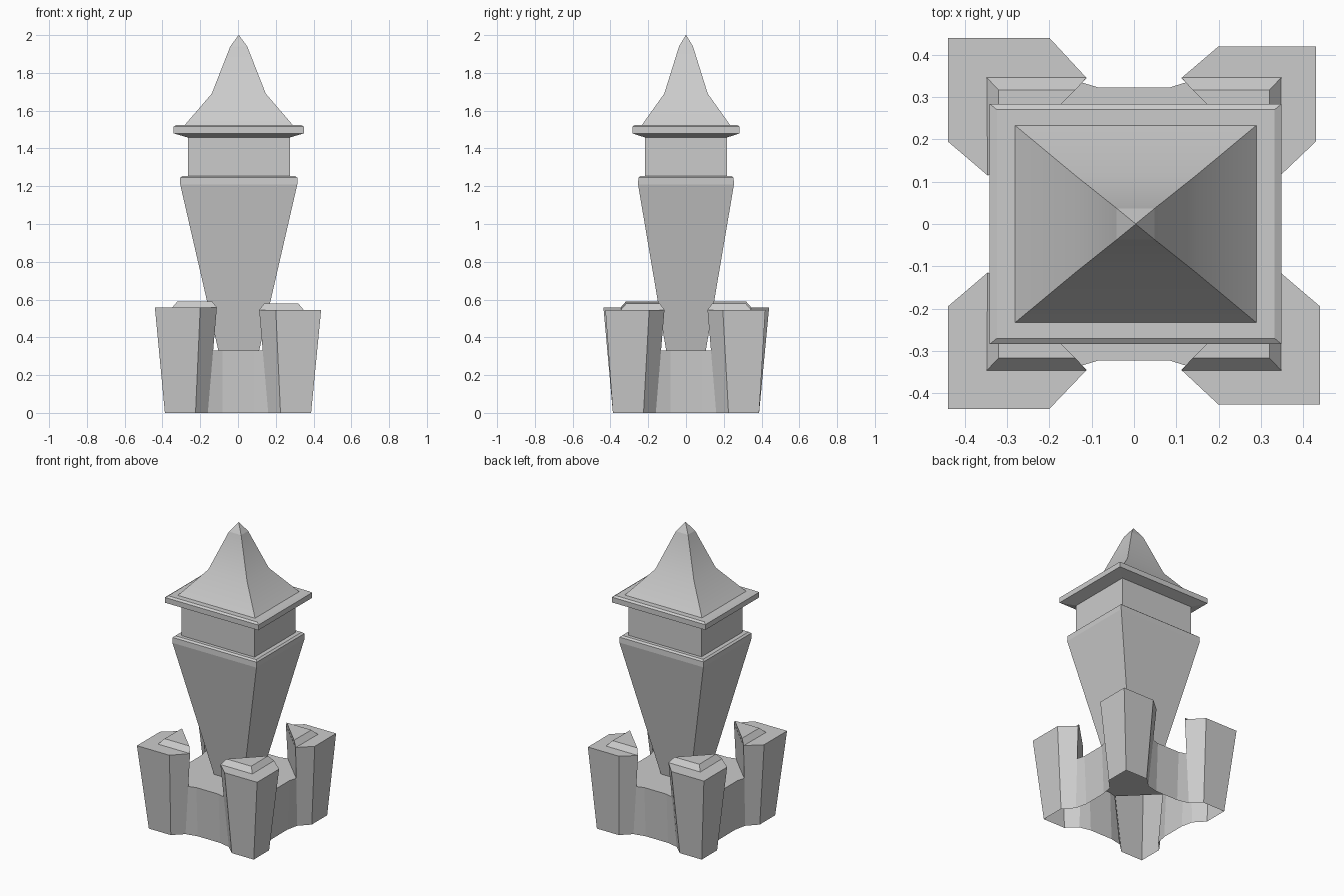
import bpy, bmesh
from mathutils import Vector

if "Cube" in bpy.data.objects:
    bpy.data.objects.remove(bpy.data.objects["Cube"])


def finish(name, bm, smooth=False):
    bmesh.ops.remove_doubles(bm, verts=bm.verts, dist=0.0005)
    bmesh.ops.recalc_face_normals(bm, faces=bm.faces)
    mesh = bpy.data.meshes.new(name)
    bm.to_mesh(mesh)
    bm.free()
    ob = bpy.data.objects.new(name, mesh)
    bpy.context.collection.objects.link(ob)
    if smooth:
        bpy.context.view_layer.objects.active = ob
        ob.select_set(True)
        bpy.ops.object.shade_smooth_by_angle(angle=0.6)
        ob.select_set(False)
    return ob


def poly(bm, pts):
    return bm.faces.new([bm.verts.new(p) for p in pts])


def square_loft(name, rings, cx=0.004, smooth=False):
    """Rectangular rings (half x, half y, z) joined bottom to top, both ends closed."""
    bm = bmesh.new()
    loops = [[(cx + sx * hx, sy * hy, z) for sx, sy in ((-1, -1), (1, -1), (1, 1), (-1, 1))]
             for hx, hy, z in rings]
    for a, b in zip(loops, loops[1:]):
        for i in range(4):
            j = (i + 1) % 4
            poly(bm, (a[i], a[j], b[j], b[i]))
    poly(bm, loops[0])
    poly(bm, loops[-1])
    return finish(name, bm, smooth)


# tapered shaft with its lip, then the upper block
square_loft("tower_shaft", [(.108, .105, .33), (.31, .254, 1.21), (.31, .252, 1.245),
                            (.298, .24, 1.255), (.27, .217, 1.255)])
square_loft("tower_upper_block", [(.27, .217, 1.25), (.27, .217, 1.46)])
# eave slab, concave roof and its tip
square_loft("roof_eave", [(.27, .217, 1.458), (.345, .284, 1.48), (.345, .284, 1.515),
                          (.328, .27, 1.525)])
square_loft("roof", [(.285, .233, 1.525), (.143, .115, 1.69), (.045, .037, 1.94)], smooth=True)
square_loft("roof_tip", [(.045, .037, 1.94), (.001, .001, 2.0)])

# corner turrets and low walls: one shell, open underneath
DECK = .33
CORNERS = [(1, 1, .43, .42, .545), (-1, 1, .44, .44, .558),
           (-1, -1, .44, .437, .558), (1, -1, .44, .427, .545)]
base = bmesh.new()
deck_loop = []
for k, (sx, sy, ox, oy, top) in enumerate(CORNERS):
    def at(x, y, z):
        return Vector((sx * x, sy * y, z))
    low = [at(.16, .325, 0), at(.225, .387, 0), at(.387, .387, 0), at(.387, .225, 0), at(.325, .16, 0)]
    high = [at(.112, .345, top), at(.2, oy, top), at(ox, oy, top), at(ox, .195, top), at(.345, .114, top)]
    for i in range(4):
        poly(base, (low[i], low[i + 1], high[i + 1], high[i]))
    # inner diagonal face above the deck, and the flat top
    a = low[0].lerp(high[0], DECK / top)
    b = low[4].lerp(high[4], DECK / top)
    poly(base, (a, b, high[4], high[0]))
    poly(base, high)
    # deck outline runs round the corners, with a shallow recess in each wall
    step = [(b, low[4]), (a, low[0])] if sx * sy > 0 else [(a, low[0]), (b, low[4])]
    deck_loop += step

    # wedge cap on the turret top
    cap = bmesh.new()
    lo = [at(.112, .346, top), at(.348, .346, top), at(.346, .114, top)]
    hi = [at(.138, .317, top + .033), at(.32, .317, top + .033), at(.318, .137, top + .033)]
    for i in range(3):
        j = (i + 1) % 3
        poly(cap, (lo[i], lo[j], hi[j], hi[i]))
    poly(cap, hi)
    poly(cap, lo)
    finish("turret_cap_%d" % (k + 1), cap)

# walls between the turrets
outline = []
for k in range(4):
    p, q = deck_loop[2 * k + 1], deck_loop[(2 * k + 2) % 8]
    along_x = abs(p[0].x - q[0].x) > abs(p[0].y - q[0].y)
    cols = [p]
    for end in (p, q):
        pair = []
        for v, r in zip(end, (.322, .308)):
            s = .082
            if along_x:
                pair.append(Vector((s if v.x > 0 else -s, r if v.y > 0 else -r, v.z)))
            else:
                pair.append(Vector((r if v.x > 0 else -r, s if v.y > 0 else -s, v.z)))
        cols.append(tuple(pair))
    cols.append(q)
    for c, d in zip(cols, cols[1:]):
        poly(base, (c[1], d[1], d[0], c[0]))
    outline += [c[0] for c in cols]
poly(base, outline)
finish("turreted_base", base)
